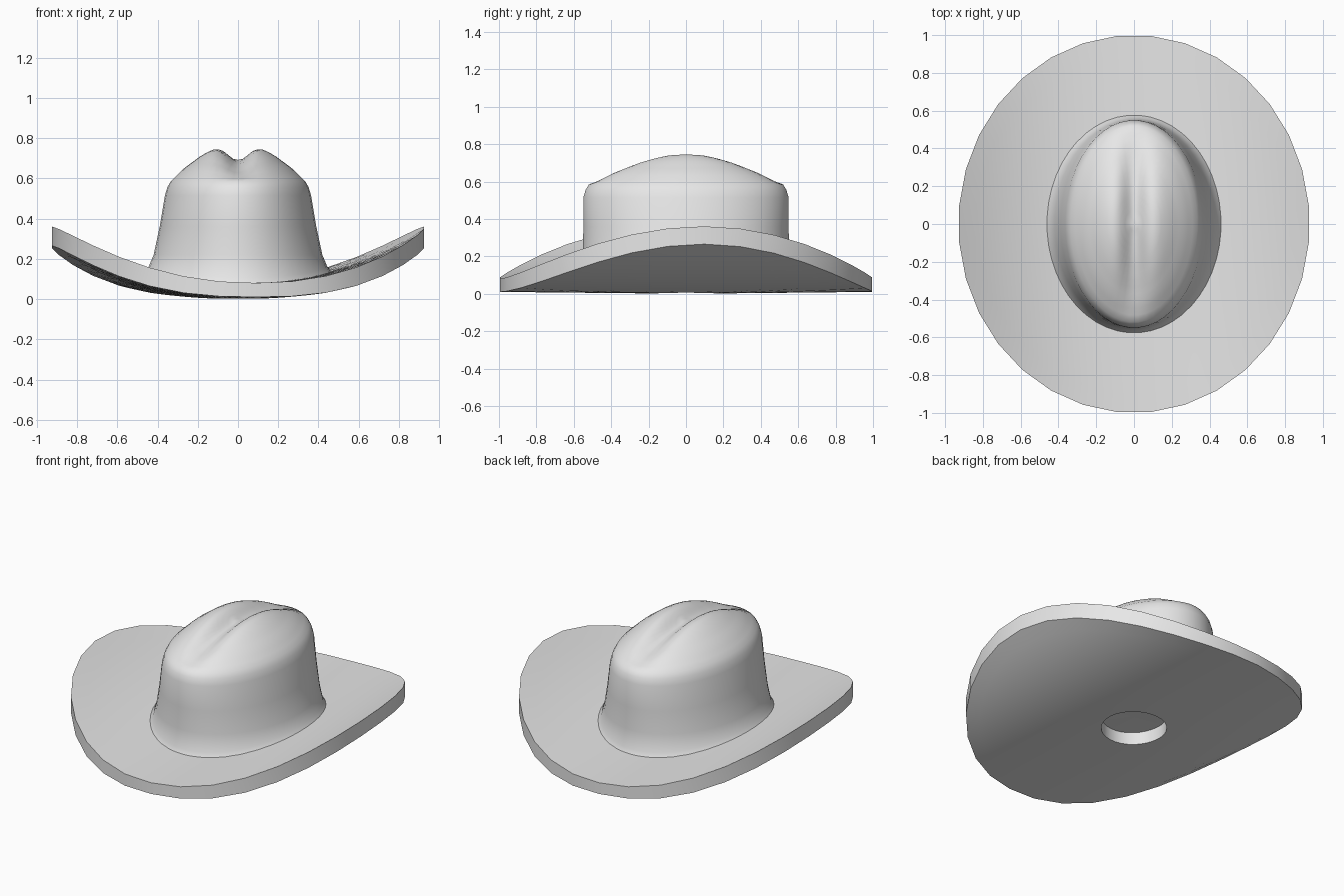
import bpy, bmesh, math

cube = bpy.data.objects.get("Cube")
if cube:
    bpy.data.objects.remove(cube)

felt = bpy.data.materials.new("grey felt")
felt.use_nodes = True
felt.diffuse_color = (0.8, 0.8, 0.8, 1)
felt.node_tree.nodes["Principled BSDF"].inputs["Base Color"].default_value = (0.8, 0.8, 0.8, 1)

RX, RY = 0.93, 1.0       # brim half sizes
TWIST = math.radians(5)  # the roll of the brim is turned slightly


def roll(x, y):
    return abs(x * math.cos(TWIST) + y * math.sin(TWIST)) / RX


def brim_top(x, y):
    return 0.08 + 0.28 * roll(x, y) ** 2.2


def brim_bottom(x, y):
    edge = min(1, math.hypot(x / RX, y / RY))
    return 0.01 * edge + 0.255 * roll(x, y) ** 2.6


def interp(table, v):
    """Piecewise linear lookup in a short profile."""
    for (a, za), (b, zb) in zip(table, table[1:]):
        if v <= b:
            return za + (zb - za) * (v - a) / (b - a)
    return table[-1][1]


def loft(name, rings, segments, angle):
    """Skin elliptical rings given as (half x, half y, height function)."""
    bm = bmesh.new()
    loops = []
    for rx, ry, height in rings:
        loop = []
        for i in range(segments):
            a = math.tau * (i + 0.5) / segments
            x, y = rx * math.cos(a), ry * math.sin(a)
            loop.append(bm.verts.new((x, y, height(x, y))))
        loops.append(loop)
    for low, high in zip(loops, loops[1:]):
        for i in range(segments):
            j = (i + 1) % segments
            bm.faces.new((low[i], low[j], high[j], high[i]))
    bmesh.ops.remove_doubles(bm, verts=bm.verts, dist=0.0001)
    bmesh.ops.recalc_face_normals(bm, faces=bm.faces)
    mesh = bpy.data.meshes.new(name)
    bm.to_mesh(mesh)
    bm.free()
    mesh.materials.append(felt)
    ob = bpy.data.objects.new(name, mesh)
    bpy.context.collection.objects.link(ob)
    bpy.ops.object.select_all(action='DESELECT')
    ob.select_set(True)
    bpy.context.view_layer.objects.active = ob
    bpy.ops.object.shade_smooth_by_angle(angle=math.radians(angle))
    return ob


# Brim: rolled slab with a shallow round recess underneath
HOLE = 0.187
STEPS = 10


def recess_roof(x, y):
    return brim_top(x, y) - 0.003


top = [(RX * k / STEPS, RY * k / STEPS, brim_top) for k in range(STEPS + 1)]
under = []
for k in range(STEPS, -1, -1):
    t = k / STEPS
    under.append((HOLE + (RX - HOLE) * t, HOLE + (RY - HOLE) * t, brim_bottom))
recess = [(HOLE, HOLE, recess_roof), (0, 0, recess_roof)]
loft("brim", top + under + recess, 32, 40)

# Crown: tapered wall, rounded shoulder and a creased dome
SX, SY, SHOULDER = 0.335, 0.52, 0.585
DOME = [(0, 0.782), (0.2, 0.768), (0.37, 0.747), (0.55, 0.712), (0.81, 0.648), (1, SHOULDER)]


def crown_top(x, y):
    r = min(1, math.hypot(x / SX, y / SY))
    crease = 0.09 * math.exp(-(x / 0.07) ** 2) * max(0, 1 - (y / SY) ** 2)
    return interp(DOME, r) - crease


def level(z):
    return lambda x, y: z


wall = [(0.465, 0.58, lambda x, y: brim_top(x, y) - 0.006),
        (0.445, 0.562, lambda x, y: brim_top(x, y) + 0.025),
        (0.42, 0.552, level(0.22)),
        (0.39, 0.55, level(0.36)),
        (0.364, 0.55, level(0.515)),
        (0.352, 0.538, level(0.555))]
dome = [(SX * k / 14, SY * k / 14, crown_top) for k in range(14, -1, -1)]
loft("crown", wall + dome, 48, 50)
